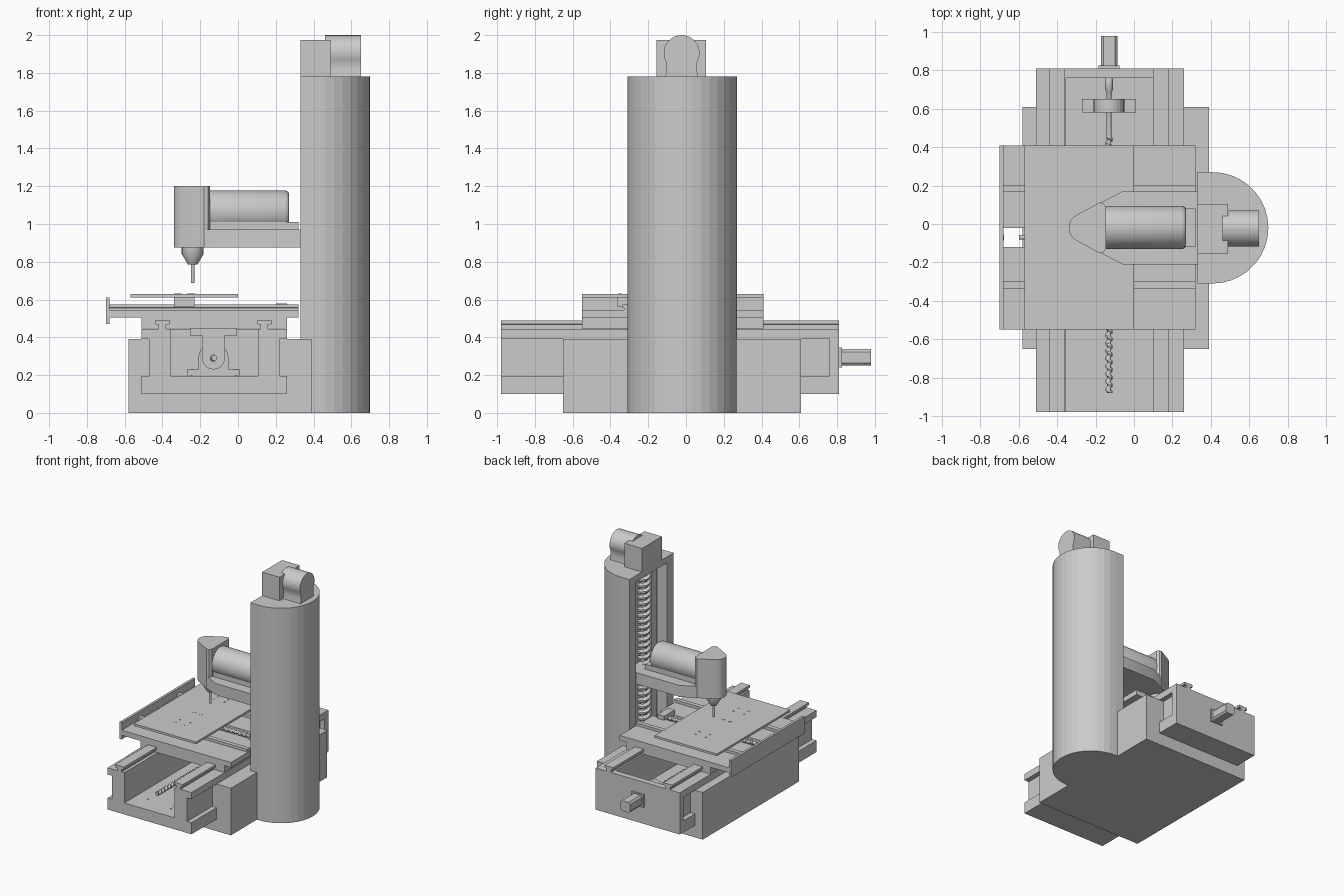
import bpy, bmesh, math
from math import sin, cos, pi

if "Cube" in bpy.data.objects:
    bpy.data.objects.remove(bpy.data.objects["Cube"])

CX, CY = -0.13, -0.02          # centre lines of the bed and of the column/head
X_SCREW_Y = -0.07


def place(axis, u, v, w):
    return {'x': (w, u, v), 'y': (u, w, v), 'z': (u, v, w)}[axis]


def finish(name, bm, smooth=False):
    bmesh.ops.recalc_face_normals(bm, faces=bm.faces)
    me = bpy.data.meshes.new(name)
    bm.to_mesh(me)
    bm.free()
    ob = bpy.data.objects.new(name, me)
    bpy.context.collection.objects.link(ob)
    if smooth:
        bpy.ops.object.select_all(action='DESELECT')
        ob.select_set(True)
        bpy.context.view_layer.objects.active = ob
        bpy.ops.object.shade_smooth_by_angle(angle=math.radians(35))
    return ob


def loft(name, axis, rings, smooth=False):
    """rings: list of (list of 2D points, position along axis)"""
    bm = bmesh.new()
    vs = [[bm.verts.new(place(axis, u, v, w)) for u, v in pts] for pts, w in rings]
    n = len(vs[0])
    for a, b in zip(vs, vs[1:]):
        for i in range(n):
            j = (i + 1) % n
            bm.faces.new((a[i], a[j], b[j], b[i]))
    bm.faces.new(vs[0])
    bm.faces.new(vs[-1])
    return finish(name, bm, smooth)


def prism(name, axis, pts, a, b, smooth=False):
    return loft(name, axis, [(pts, a), (pts, b)], smooth)


def box(name, x0, x1, y0, y1, z0, z1):
    return prism(name, 'z', [(x0, y0), (x1, y0), (x1, y1), (x0, y1)], z0, z1)


def arc(cu, cv, r, a0, a1, n):
    return [(cu + r * cos(math.radians(a0 + (a1 - a0) * i / n)),
             cv + r * sin(math.radians(a0 + (a1 - a0) * i / n))) for i in range(n + 1)]


def lathe(name, axis, u, v, steps, n=24):
    """steps: list of (radius, position)"""
    return loft(name, axis, [(arc(u, v, r, 0, 360, n)[:-1], w) for r, w in steps], True)


def screw(name, axis, u, v, a, b, r, depth, pitch, n=12):
    """threaded rod made of rings whose radius follows a helix"""
    rings, count = [], int((b - a) / pitch * 10)
    for k in range(count + 1):
        w = a + (b - a) * k / count
        ring = []
        for i in range(n):
            t = 2 * pi * i / n
            h = max(-1, min(1, 2.5 * cos(t - 2 * pi * w / pitch)))
            rr = r - depth * (1 - h) / 2
            ring.append((u + rr * cos(t), v + rr * sin(t)))
        rings.append((ring, w))
    return loft(name, axis, rings, True)


def mirrored(half, c):
    return [(c + u, v) for u, v in half] + [(c - u, v) for u, v in reversed(half)]


# base: floor slab and the two side blocks
box("base_slab", -0.58, 0.39, -0.65, 0.61, 0, 0.10)
box("base_block_left", -0.58, -0.47, -0.65, 0.61, 0.10, 0.39)
box("base_block_right", 0.22, 0.39, -0.65, 0.61, 0.10, 0.39)

# long bed: open trough with recessed outer sides, closed at the back
prism("bed_trough", 'y', mirrored([(0.23, 0.195), (0.23, 0.445), (0.385, 0.445), (0.385, 0.39),
      (0.345, 0.39), (0.345, 0.195), (0.385, 0.195), (0.385, 0.10)], CX + 0.005), -0.98, 0.76)
box("bed_end_plate", -0.51, 0.26, 0.76, 0.81, 0.10, 0.445)
T_RAIL = [(0.02, 0), (0.02, 0.022), (0.04, 0.025), (0.04, 0.045)]
for side, x in (("left", -0.40), ("right", 0.14)):
    prism("bed_rail_" + side, 'y', [(u, v + 0.445) for u, v in mirrored(T_RAIL, x)], -0.98, 0.81)

# bed lead screw, bearing block, nut bracket and motor
SZ = 0.29
screw("bed_screw", 'y', CX, SZ, -0.88, 0.45, 0.019, 0.009, 0.04)
lathe("bed_screw_journal", 'y', CX, SZ,
      [(0.014, 0.44), (0.014, 0.69), (0.021, 0.70), (0.021, 0.75), (0.014, 0.77)], 16)
top = [(0.08 * cos(t * pi / 12), SZ + 0.08 * sin(t * pi / 12)) for t in range(6, -1, -1)]
prism("bed_bearing_block", 'y', mirrored(top + [(0.08, 0.23), (0.14, 0.23), (0.14, 0.195)], CX),
      0.58, 0.65)
low = [(0.06 * cos(t * pi / 12), SZ + 0.06 * sin(t * pi / 12)) for t in range(-6, 1)]
prism("bed_nut_bracket", 'y', mirrored(low + [(0.06, 0.41), (0.125, 0.41), (0.125, 0.455)], CX),
      -0.14, 0.0)
box("bed_motor_flange", CX - 0.055, CX + 0.055, 0.81, 0.825, 0.24, 0.345)
prism("bed_motor", 'y', mirrored([(0.03, 0.25), (0.043, 0.265), (0.043, 0.322), (0.03, 0.337)], CX),
      0.825, 0.98)


def bolts(name, pts, z, r=0.008):
    for i, (x, y) in enumerate(pts):
        lathe(f"{name}_{i + 1}", 'z', x, y, [(r, z - 0.004), (r, z + 0.002)], 12)


bolts("bed_floor_bolt", [(x, y) for x in (-0.25, -0.01) for y in (-0.82, -0.86)], 0.195)
bolts("bearing_bolt", [(x, y) for x in (-0.25, -0.01) for y in (0.595, 0.635)], 0.23)

# saddle running on the bed, with the cross slide in two halves around a screw slot
box("saddle", -0.51, 0.26, -0.55, 0.41, 0.448, 0.505)
box("cross_slide_front", -0.68, 0.32, -0.55, -0.12, 0.504, 0.546)
box("cross_slide_back", -0.68, 0.32, -0.02, 0.41, 0.504, 0.546)
box("cross_slide_end", -0.70, -0.68, -0.55, 0.41, 0.47, 0.61)
lathe("end_plate_boss", 'x', X_SCREW_Y, 0.54, [(0.015, -0.70), (0.015, -0.676)], 16)
screw("cross_screw", 'x', X_SCREW_Y, 0.54, -0.57, 0.28, 0.019, 0.009, 0.04)
lathe("cross_screw_journal", 'x', X_SCREW_Y, 0.54, [(0.012, -0.60), (0.012, -0.56)], 16)
box("cross_bearing_block", 0.20, 0.26, -0.14, 0.0, 0.505, 0.58)
for side, y in (("front", -0.318), ("back", 0.185)):
    prism("cross_rail_" + side, 'x', mirrored([(0.010, 0.545), (0.010, 0.556),
          (0.018, 0.559), (0.018, 0.573)], y), -0.68, 0.32)
    box("carriage_" + side, -0.34, -0.23, y - 0.045, y + 0.045, 0.56, 0.612)
box("cross_nut", -0.34, -0.23, -0.14, 0.0, 0.51, 0.612)

# work plate
box("work_plate", -0.57, 0.0, -0.55, 0.41, 0.612, 0.63)
bolts("plate_bolt", [(x, y) for x in (-0.33, -0.235) for y in (0.21, 0.155, -0.29, -0.35)], 0.63)
bolts("nut_bolt", [(-0.315, -0.125), (-0.255, -0.125)], 0.63, 0.016)

# column: D-shaped, with an open channel on its front
outer = [(0.33, CY - 0.29)] + arc(0.41, CY, 0.29, -90, 90, 18) + [(0.33, CY + 0.29)]
notch = [(0.33, CY + 0.20), (0.47, CY + 0.20), (0.47, CY - 0.20), (0.33, CY - 0.20)]
prism("column_foot", 'z', outer, 0, 0.39)
prism("column_body", 'z', outer + notch, 0.39, 1.73)
prism("column_cap", 'z', outer, 1.73, 1.78)
for side, s in (("front", -1), ("back", 1)):
    y = CY + s * 0.15
    prism("column_rail_" + side, 'z', [(0.47, y - 0.02), (0.44, y - 0.02), (0.44, y - 0.035),
          (0.41, y - 0.035), (0.41, y + 0.035), (0.44, y + 0.035), (0.44, y + 0.02),
          (0.47, y + 0.02)], 0.39, 1.73)
screw("column_screw", 'z', 0.40, CY, 0.39, 1.73, 0.052, 0.024, 0.05, 16)

# drive on top of the column
box("column_gearbox", 0.33, 0.49, -0.155, 0.105, 1.78, 1.975)
cap = arc(CY - 0.003, 1.905, 0.095, 90, -30, 10)
half = [(u - CY + 0.003, v) for u, v in cap] + [(0.080, 1.82), (0.086, 1.78)]
prism("column_motor", 'x', mirrored(half, CY - 0.003), 0.46, 0.65, True)

# head: tapered arm, tall rounded nose, slide in the column
R, NX = 0.075, -0.265
nose = arc(NX, CY, R, 116, 244, 12)
prism("head_arm", 'z', nose + [(-0.06, CY - 0.19), (0.335, CY - 0.19), (0.335, CY + 0.19),
      (-0.06, CY + 0.19)], 0.875, 0.97, True)
prism("head_nose", 'z', nose + [(-0.18, CY - 0.132), (-0.16, CY - 0.128), (-0.147, CY - 0.11),
      (-0.147, CY + 0.11), (-0.16, CY + 0.128), (-0.18, CY + 0.132)], 0.875, 1.20, True)
box("head_slide", 0.33, 0.43, CY - 0.19, CY + 0.19, 0.875, 0.97)
lathe("head_motor", 'x', CY + 0.002, 1.065,
      [(0.113, -0.16), (0.113, 0.25), (0.106, 0.265), (0.098, 0.27)], 32)
box("head_motor_mount", -0.15, 0.32, CY - 0.10, CY + 0.10, 0.96, 1.01)

# chuck and cutting tool
lathe("chuck", 'z', -0.24, CY, [(0.058, 0.88), (0.058, 0.842), (0.025, 0.785)], 24)
lathe("cutting_tool", 'z', -0.24, CY, [(0.010, 0.79), (0.010, 0.687)], 16)
